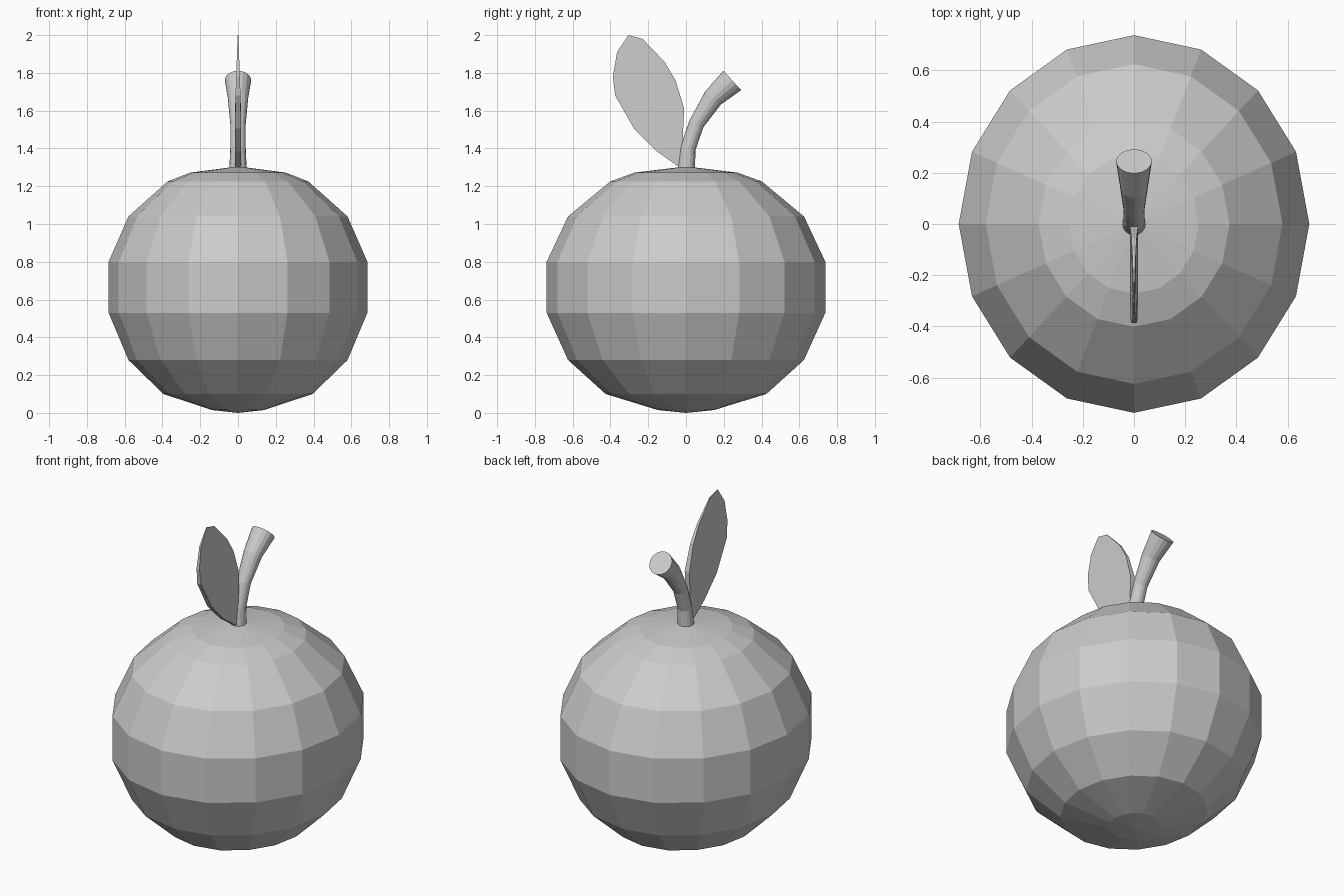
import bpy, bmesh
from math import cos, sin, pi, atan2
from mathutils import Vector

if "Cube" in bpy.data.objects:
    bpy.data.objects.remove(bpy.data.objects["Cube"])


def make_object(name, bm):
    bmesh.ops.recalc_face_normals(bm, faces=bm.faces)
    mesh = bpy.data.meshes.new(name)
    bm.to_mesh(mesh)
    bm.free()
    ob = bpy.data.objects.new(name, mesh)
    bpy.context.collection.objects.link(ob)
    return ob


def bridge(bm, rings):
    for a, b in zip(rings, rings[1:]):
        n = len(a)
        for i in range(n):
            j = (i + 1) % n
            bm.faces.new((a[i], a[j], b[j], b[i]))


def fan(bm, ring, point):
    tip = bm.verts.new(point)
    for i in range(len(ring)):
        bm.faces.new((ring[i], ring[(i + 1) % len(ring)], tip))


# Fruit body: 16-sided rings, slightly deeper than wide
profile = [(0.138, 0.015), (0.395, 0.10), (0.58, 0.28), (0.685, 0.53),
           (0.685, 0.80), (0.58, 1.04), (0.373, 1.225), (0.253, 1.272)]
bm = bmesh.new()
rings = [[bm.verts.new((r * cos(i * pi / 8), r * 1.077 * sin(i * pi / 8), z))
          for i in range(16)] for r, z in profile]
bridge(bm, rings)
fan(bm, rings[0], (0, 0, 0))
fan(bm, rings[-1], (0, 0, 1.305))
make_object("fruit_body", bm)

# Stem: curved tube flaring at the tip (y, z, radius)
path = [(0.0, 1.27, 0.047), (0.01, 1.40, 0.041), (0.055, 1.53, 0.041),
        (0.143, 1.667, 0.054), (0.245, 1.76, 0.07)]
bm = bmesh.new()
rings = []
for k, (y, z, r) in enumerate(path):
    a, b = path[max(k - 1, 0)], path[min(k + 1, len(path) - 1)]
    lean = atan2(b[0] - a[0], b[1] - a[1])
    if k == 0:
        lean = 0
    rings.append([bm.verts.new((r * cos(t), y + r * sin(t) * cos(lean), z - r * sin(t) * sin(lean)))
                  for t in (i * pi / 8 for i in range(16))])
bridge(bm, rings)
bm.faces.new(rings[0])
bm.faces.new(rings[-1])
make_object("stem", bm)

# Leaf: upright thin blade, thinning towards its tip (y, z outline)
outline = [(-0.035, 1.30), (-0.02, 1.40), (-0.015, 1.50), (-0.01, 1.61), (-0.055, 1.76),
           (-0.115, 1.86), (-0.23, 1.98), (-0.305, 2.0), (-0.365, 1.91),
           (-0.387, 1.78), (-0.375, 1.68), (-0.275, 1.505), (-0.155, 1.385)]
bm = bmesh.new()
sides = []
for s in (-1, 1):
    sides.append([bm.verts.new((s * min(0.016, 0.002 + 0.035 * (2.0 - z)), y, z))
                  for y, z in outline])
bridge(bm, sides)
for ring in sides:
    bm.faces.new(ring)
make_object("leaf", bm)
